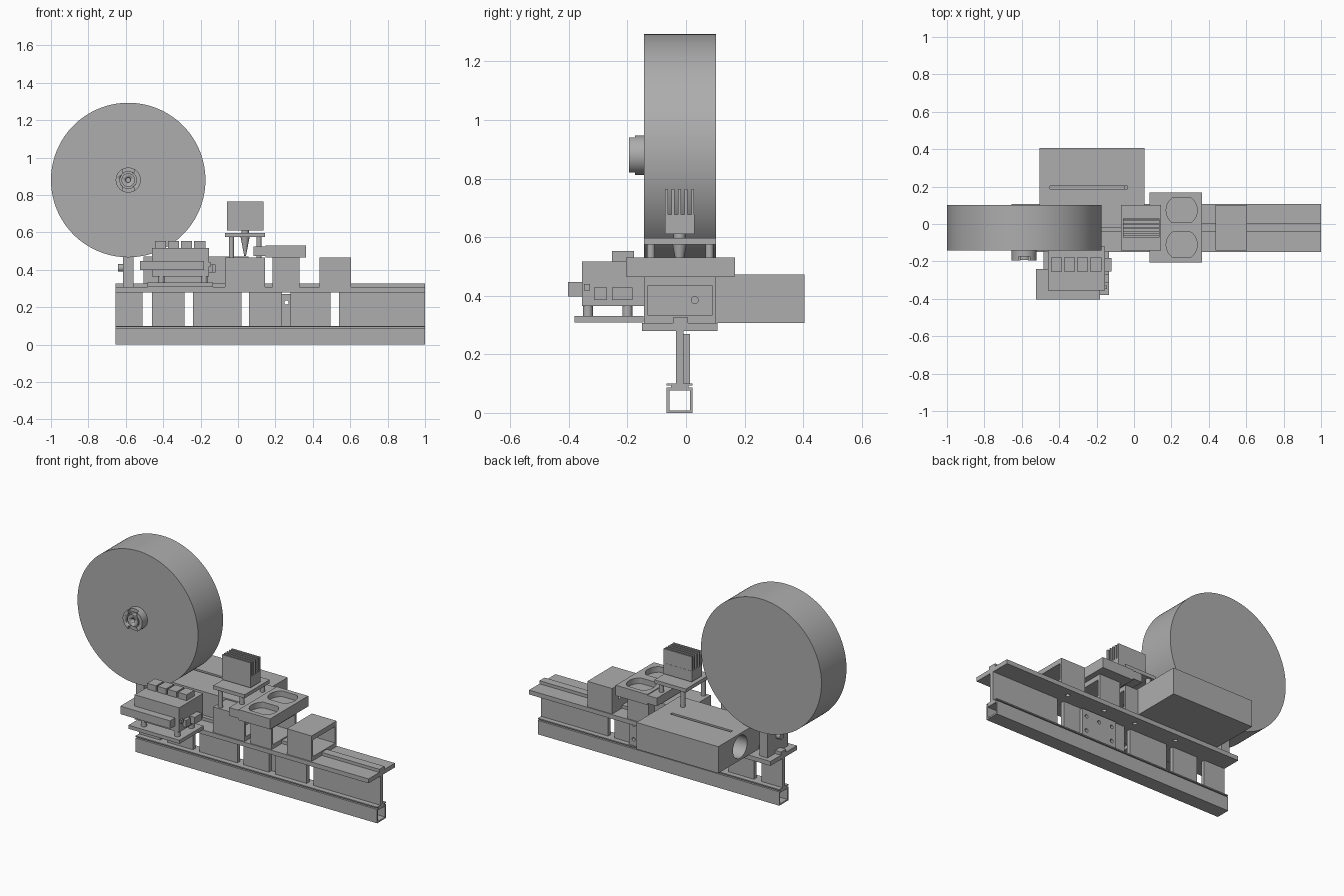
import bpy, bmesh, math
from mathutils import Matrix, Vector

cube = bpy.data.objects.get("Cube")
if cube:
    bpy.data.objects.remove(cube, do_unlink=True)

GREY = (0.42, 0.42, 0.42, 1)
grey = bpy.data.materials.new("plain_grey")
grey.use_nodes = True
grey.diffuse_color = GREY
grey.node_tree.nodes["Principled BSDF"].inputs["Base Color"].default_value = GREY


def add(name, bm):
    bmesh.ops.recalc_face_normals(bm, faces=bm.faces)
    mesh = bpy.data.meshes.new(name)
    bm.to_mesh(mesh)
    bm.free()
    mesh.materials.append(grey)
    ob = bpy.data.objects.new(name, mesh)
    bpy.context.collection.objects.link(ob)
    return ob


def box(name, x, y, z):
    """Box from three (low, high) ranges."""
    bm = bmesh.new()
    bmesh.ops.create_cube(bm, size=1)
    for v in bm.verts:
        v.co = [r[0] + (c + 0.5) * (r[1] - r[0]) for c, r in zip(v.co, (x, y, z))]
    return add(name, bm)


def activate(ob):
    bpy.ops.object.select_all(action='DESELECT')
    ob.select_set(True)
    bpy.context.view_layer.objects.active = ob


def cyl(name, axis, start, length, r, r2=None, sides=32):
    """Cylinder or cone growing from start along +axis."""
    bm = bmesh.new()
    bmesh.ops.create_cone(bm, cap_ends=True, segments=sides, radius1=r,
                          radius2=r if r2 is None else r2, depth=length)
    bmesh.ops.translate(bm, verts=bm.verts, vec=(0, 0, length / 2))
    turn = Vector((0, 0, 1)).rotation_difference(Vector(axis)).to_matrix().to_4x4()
    bmesh.ops.transform(bm, matrix=Matrix.Translation(start) @ turn, verts=bm.verts)
    ob = add(name, bm)
    activate(ob)
    bpy.ops.object.shade_smooth_by_angle(angle=math.radians(35))
    return ob


def prism(name, points, x):
    """Extrude a y-z outline along x."""
    bm = bmesh.new()
    face = bm.faces.new([bm.verts.new((x[0], y, z)) for y, z in points])
    new = bmesh.ops.extrude_face_region(bm, geom=[face])["geom"]
    bmesh.ops.translate(bm, vec=(x[1] - x[0], 0, 0),
                        verts=[g for g in new if isinstance(g, bmesh.types.BMVert)])
    return add(name, bm)


def cut(target, *cutters):
    for c in cutters:
        m = target.modifiers.new("cut", 'BOOLEAN')
        m.operation, m.solver, m.object = 'DIFFERENCE', 'EXACT', c
        activate(target)
        bpy.ops.object.modifier_apply(modifier=m.name)
        bpy.data.objects.remove(c, do_unlink=True)


X, Y, Z = (1, 0, 0), (0, 1, 0), (0, 0, 1)
BEAM = (-0.655, 1.0)
WIDE = (-0.143, 0.102)

# Lower hollow rail, grooved along both sides
half = [(0.044, 0), (0.044, 0.086), (0.03, 0.086), (0.03, 0.093), (0.044, 0.093), (0.044, 0.1)]
mid = -0.022
rail = prism("lower_rail", [(mid + y, z) for y, z in half]
             + [(mid - y, z) for y, z in reversed(half)], BEAM)
cut(rail, box("cutter", (-1, 1.2), (-0.057, 0.013), (0.009, 0.077)))

# Upright web panels with gaps
for x in [(-0.655, -0.51), (-0.46, -0.285), (-0.24, 0.02), (0.06, 0.235), (0.28, 0.495), (0.54, 1.0)]:
    box("web_panel", x, (-0.034, -0.009), (0.1, 0.28))
joint = box("joint_plate", (0.14, 0.38), (-0.009, 0.013), (0.1, 0.27))
cut(joint, *[cyl("cutter", Y, (px, -0.05, pz), 0.1, 0.011, sides=16)
             for px, pz in [(0.26, 0.225), (0.17, 0.23), (0.17, 0.14), (0.35, 0.23), (0.35, 0.14)]])

# Top plate with centre ridge
plate = box("top_plate", BEAM, (-0.15, 0.108), (0.28, 0.307))
cut(plate, *[cyl("cutter", Z, (px, 0.055, 0.2), 0.2, 0.013, sides=16) for px in (0.52, 0.26, 0.04, -0.25)])
box("top_ridge", BEAM, (-0.044, 0.006), (0.307, 0.326))

# Housings open toward the end of the beam
for name, x in [("tool_housing", (-0.07, 0.145)), ("tray_housing", (0.185, 0.33)), ("end_housing", (0.435, 0.605))]:
    ob = box(name, x, WIDE, (0.307, 0.465))
    cut(ob, box("cutter", (x[0] + 0.015, x[1] + 0.1), (-0.13, 0.088), (0.333, 0.435)),
        cyl("cutter", X, (x[0] - 0.05, 0.03, 0.385), 0.15, 0.012, sides=16))

# Tray with two flat-sided round pockets
box("tray_lip", (0.082, 0.15), (-0.205, 0.168), (0.475, 0.525))
tray = box("tray", (0.148, 0.364), (-0.205, 0.168), (0.465, 0.53))
for cy in (0.073, -0.11):
    pocket = cyl("cutter", Z, (0.255, cy, 0.495), 0.1, 0.083, sides=48)
    for v in pocket.data.vertices:
        v.co.y = max(cy - 0.066, min(cy + 0.066, v.co.y))
    cut(tray, pocket)

# Tool platform, legs, finned head and nozzle
box("tool_platform", (-0.07, 0.145), WIDE, (0.575, 0.597))
for x in (-0.035, 0.112):
    for y in (-0.12, 0.08):
        cyl("platform_leg", Z, (x, y, 0.465), 0.11, 0.014)
head = (-0.06, 0.135)
cyl("head_neck", Z, (0.038, mid, 0.595), 0.02, 0.02)
box("tool_head", head, (-0.071, 0.029), (0.61, 0.677))
for i in range(5):
    y = mid + (i - 2) * 0.0225
    box("cooling_fin", head, (y - 0.005, y + 0.005), (0.675, 0.765))
cyl("nozzle", Z, (0.038, mid, 0.475), 0.105, 0.005, 0.025)

# Motor case with end bore and top slot
case = box("motor_case", (-0.505, 0.057), (-0.02, 0.405), (0.307, 0.472))
cut(case, cyl("cutter", X, (-0.6, 0.192, 0.39), 0.55, 0.07),
    box("cutter", (-0.45, -0.035), (0.186, 0.204), (0.45, 0.5)))

# Reel, hub and support post
rx, rz = -0.587, 0.88
cyl("reel", Y, (rx, WIDE[0], rz), 0.245, 0.413, sides=128)
hub = cyl("reel_hub", Y, (rx, -0.195, rz), 0.055, 0.067, sides=48)
cut(hub, cyl("cutter", Y, (rx, -0.25, rz), 0.085, 0.045),
    *[box("cutter", (rx - 0.03, rx + 0.03), (-0.25, -0.175), (rz + s - 0.02, rz + s + 0.02))
      for s in (0.06, -0.06)])
axle = cyl("reel_axle", Y, (rx, -0.193, rz), 0.055, 0.036)
cut(axle, cyl("cutter", Y, (rx, -0.25, rz), 0.09, 0.013, sides=16))
box("reel_post", (-0.615, -0.56), (-0.12, 0.08), (0.307, 0.472))
cyl("post_knob", X, (-0.642, mid, 0.41), 0.04, 0.02)

# Control unit on its standoffs
box("control_base", (-0.485, -0.135), (-0.38, -0.145), (0.309, 0.331))
for x in (-0.41, -0.18):
    for y in (-0.335, -0.2):
        cyl("standoff", Z, (x, y, 0.33), 0.04, 0.017)
box("control_body", (-0.46, -0.155), (-0.355, -0.12), (0.365, 0.517))
box("control_shelf", (-0.525, -0.183), (-0.403, -0.24), (0.398, 0.447))
for i in range(4):
    x = -0.445 + i * 0.07
    box("control_button", (x, x + 0.06), (-0.253, -0.178), (0.51, 0.553))
for end, y, z in [(-0.12, (-0.253, -0.182), (0.385, 0.428)), (-0.135, (-0.315, -0.27), (0.385, 0.428)),
                  (-0.145, (-0.348, -0.328), (0.418, 0.44))]:
    box("side_connector", (-0.16, end), y, z)
